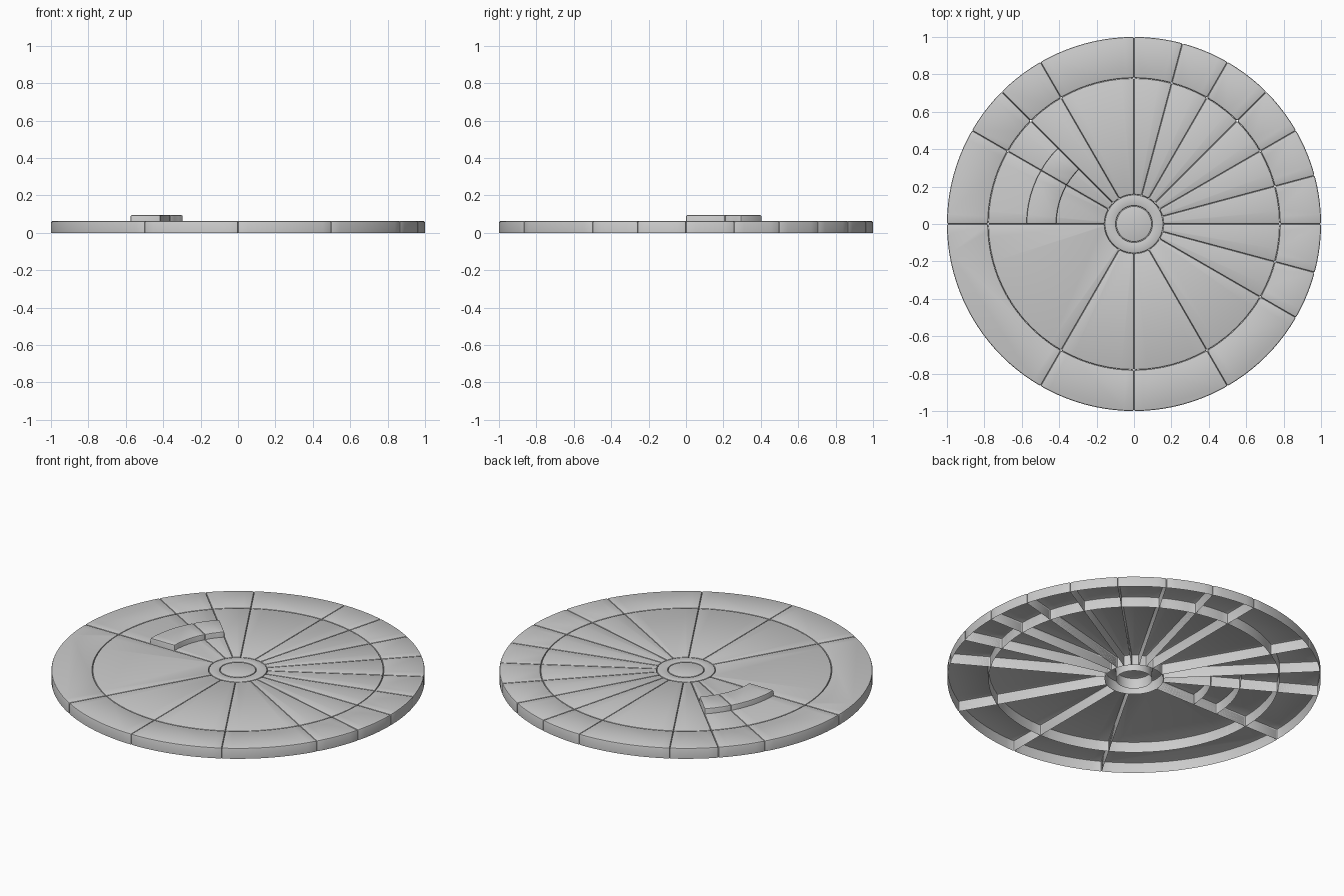
import bpy, bmesh, math

if "Cube" in bpy.data.objects:
    bpy.data.objects.remove(bpy.data.objects["Cube"])

H = 0.063       # slab height
TOP = 0.095     # raised tile height
BEV = 0.008


def finish(name, bm):
    bmesh.ops.recalc_face_normals(bm, faces=bm.faces[:])
    # undersides are open shells
    low = [f for f in bm.faces if all(v.co.z < 1e-5 for v in f.verts)]
    bmesh.ops.delete(bm, geom=low, context='FACES')
    me = bpy.data.meshes.new(name)
    bm.to_mesh(me)
    bm.free()
    ob = bpy.data.objects.new(name, me)
    bpy.context.collection.objects.link(ob)
    bpy.ops.object.select_all(action='DESELECT')
    bpy.context.view_layer.objects.active = ob
    ob.select_set(True)
    bpy.ops.object.shade_smooth_by_angle(angle=math.radians(30))
    return ob


def slab(name, r0, r1, a0, a1, height, step=5.0):
    """Annular wedge with rounded top rim and upright corners, open underneath."""
    n = max(2, round((a1 - a0) / step))
    angs = [math.radians(a0 + (a1 - a0) * i / n) for i in range(n + 1)]
    pts = [(r1, a) for a in angs] + [(r0, a) for a in reversed(angs)]
    bm = bmesh.new()
    base = bm.faces.new([bm.verts.new((r * math.cos(a), r * math.sin(a), 0)) for r, a in pts])
    res = bmesh.ops.extrude_face_region(bm, geom=[base], use_keep_orig=True)
    for v in res['geom']:
        if isinstance(v, bmesh.types.BMVert):
            v.co.z = height
    bmesh.ops.recalc_face_normals(bm, faces=bm.faces[:])
    edges = []
    for e in bm.edges:
        zs = [v.co.z for v in e.verts]
        if max(zs) > 0 and e.calc_face_angle(0) > 0.6:
            edges.append(e)
    bmesh.ops.bevel(bm, geom=edges, offset=BEV, segments=2, profile=0.5,
                    affect='EDGES', clamp_overlap=True)
    return finish(name, bm)


def lathe(name, profile, steps=48):
    bm = bmesh.new()
    vs = [bm.verts.new((r, 0, z)) for r, z in profile]
    es = [bm.edges.new(p) for p in zip(vs, vs[1:])]
    bmesh.ops.spin(bm, geom=vs + es, cent=(0, 0, 0), axis=(0, 0, 1),
                   angle=math.tau, steps=steps)
    bmesh.ops.remove_doubles(bm, verts=bm.verts[:], dist=1e-5)
    ob = finish(name, bm)
    return ob


# radial slabs: inner wedges and outer border blocks
cuts = [-180, -120, -90, -60, -30, -15, 0, 15, 30, 45, 60, 75, 90, 120, 135, 150, 180]
for i, (a, b) in enumerate(zip(cuts, cuts[1:])):
    slab(f"inner_wedge_{i}", 0.157, 0.78, a, b, H)
    slab(f"border_block_{i}", 0.78, 1.0, a, b, H, 3.0)

# raised tiles standing on two of the wedges
slab("raised_tile_small", 0.415, 0.575, 135, 150, TOP)
slab("raised_tile_large", 0.415, 0.575, 150, 180, TOP)

# hub ring and centre cap
b = BEV
lathe("hub_ring", [(0.157, 0), (0.157, H - b), (0.1547, H - 0.0023), (0.157 - b, H),
                   (0.097 + b, H), (0.0993, H - 0.0023), (0.097, H - b), (0.097, 0)])
lathe("hub_cap", [(0.096, 0), (0.096, H - b), (0.0937, H - 0.0023), (0.096 - b, H), (0, H)])
